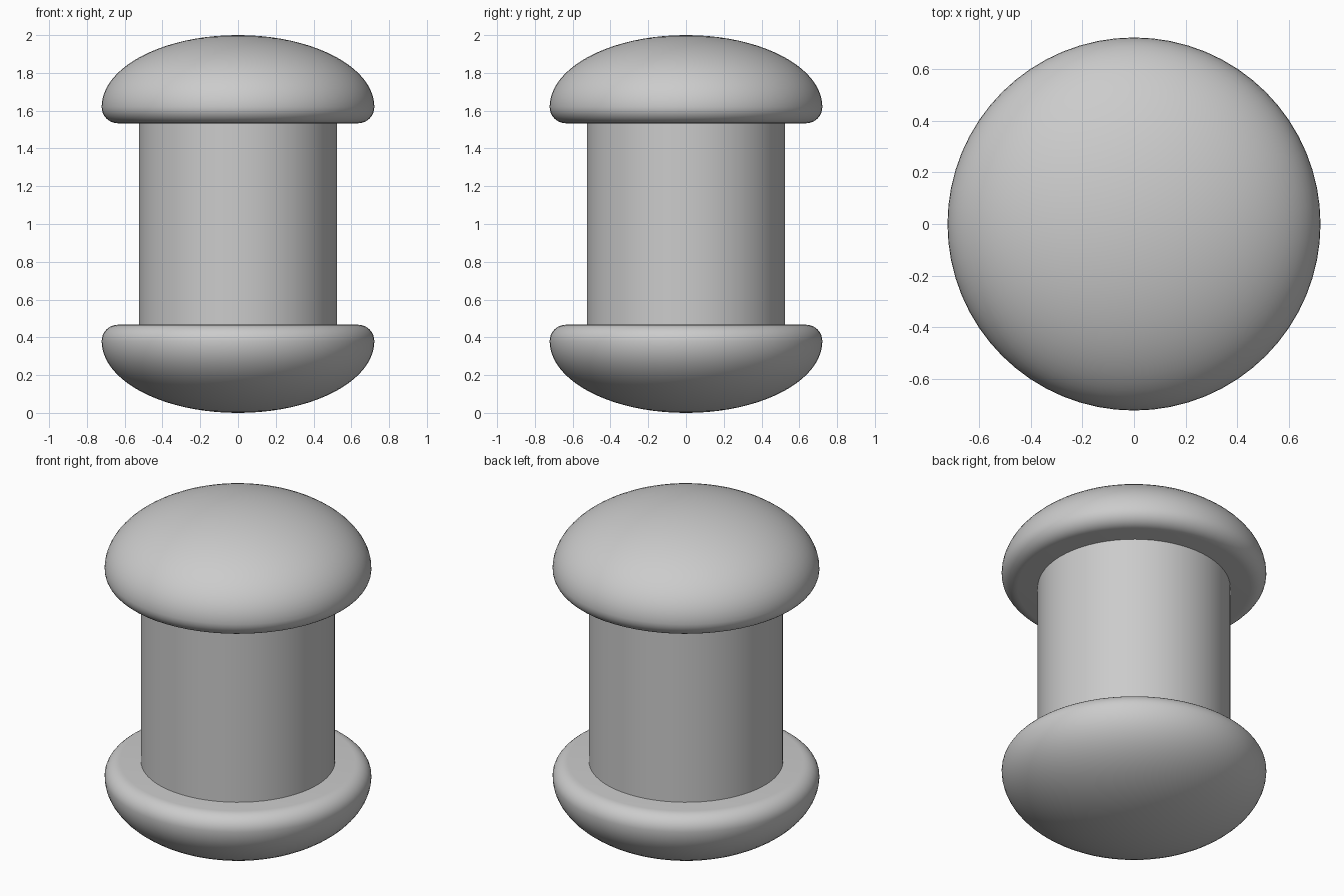
import bpy
import bmesh
from math import cos, sin, pi, radians

cube = bpy.data.objects.get("Cube")
if cube:
    bpy.data.objects.remove(cube, do_unlink=True)

GREY = (0.6, 0.6, 0.6, 1)
mat = bpy.data.materials.new("plain grey")
mat.use_nodes = True
mat.diffuse_color = GREY
mat.node_tree.nodes["Principled BSDF"].inputs["Base Color"].default_value = GREY

SEGMENTS = 64
CAP_RADIUS, CAP_BASE, RIM, TOP = 0.722, 1.533, 0.087, 2.0
COLUMN_RADIUS = 0.525


def lathe(name, profile):
    """Revolve an (r, z) profile around the z axis."""
    bm = bmesh.new()
    verts = [bm.verts.new((r, 0, z)) for r, z in profile]
    edges = [bm.edges.new(pair) for pair in zip(verts, verts[1:])]
    bmesh.ops.spin(bm, geom=verts + edges, cent=(0, 0, 0), axis=(0, 0, 1),
                   angle=2 * pi, steps=SEGMENTS, use_merge=True)
    bmesh.ops.remove_doubles(bm, verts=bm.verts[:], dist=0.0001)
    bmesh.ops.recalc_face_normals(bm, faces=bm.faces[:])
    mesh = bpy.data.meshes.new(name)
    bm.to_mesh(mesh)
    bm.free()
    mesh.materials.append(mat)
    obj = bpy.data.objects.new(name, mesh)
    bpy.context.collection.objects.link(obj)
    bpy.ops.object.select_all(action="DESELECT")
    obj.select_set(True)
    bpy.context.view_layer.objects.active = obj
    bpy.ops.object.shade_smooth_by_angle(angle=radians(35))
    return obj


# Cap outline: elliptical dome, rounded rim, flat underside
def arc(cx, cz, rx, rz, start, end, steps):
    angles = [start + (end - start) * i / steps for i in range(steps + 1)]
    return [(cx + rx * cos(a), cz + rz * sin(a)) for a in angles]


rim_z = CAP_BASE + RIM
cap = arc(0, rim_z, CAP_RADIUS, TOP - rim_z, pi / 2, 0, 20)
cap += arc(CAP_RADIUS - RIM, rim_z, RIM, RIM, 0, -pi / 2, 8)[1:]
cap.append((0, CAP_BASE))

# Matching caps, mirrored top to bottom
lathe("top_cap", cap)
lathe("bottom_cap", [(r, TOP - z) for r, z in cap])

# Straight column between the caps
low = TOP - CAP_BASE
lathe("column", [(0, low), (COLUMN_RADIUS, low),
                 (COLUMN_RADIUS, CAP_BASE), (0, CAP_BASE)])
